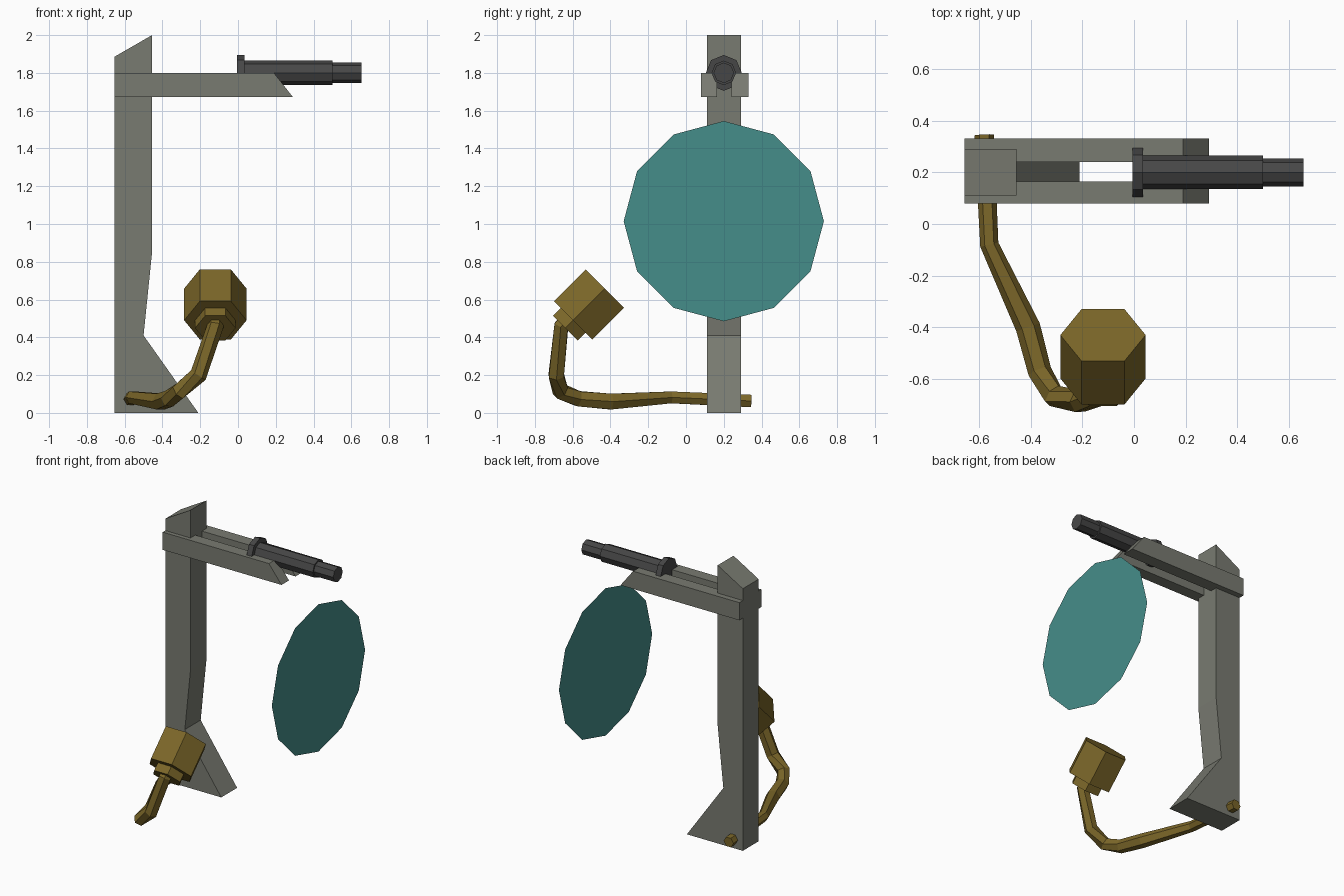
import bpy, bmesh, math
from mathutils import Vector

if "Cube" in bpy.data.objects:
    bpy.data.objects.remove(bpy.data.objects["Cube"], do_unlink=True)


def material(name, rgb):
    m = bpy.data.materials.new(name)
    m.use_nodes = True
    m.diffuse_color = (*rgb, 1)
    m.node_tree.nodes["Principled BSDF"].inputs["Base Color"].default_value = (*rgb, 1)
    return m


STONE = material("stone grey", (0.19, 0.197, 0.165))
METAL = material("dark metal", (0.062, 0.062, 0.062))
BRASS = material("old brass", (0.2, 0.135, 0.022))
TEAL = material("teal", (0.06, 0.27, 0.255))


def finish(bm, name, mat):
    bmesh.ops.recalc_face_normals(bm, faces=bm.faces)
    mesh = bpy.data.meshes.new(name)
    bm.to_mesh(mesh)
    bm.free()
    mesh.materials.append(mat)
    obj = bpy.data.objects.new(name, mesh)
    bpy.context.collection.objects.link(obj)
    return obj


def slab(name, profile, y0, y1, mat):
    """Extrude an x-z profile from y0 to y1."""
    bm = bmesh.new()
    face = bm.faces.new([bm.verts.new((x, y0, z)) for x, z in profile])
    ext = bmesh.ops.extrude_face_region(bm, geom=[face])
    moved = [g for g in ext["geom"] if isinstance(g, bmesh.types.BMVert)]
    bmesh.ops.translate(bm, verts=moved, vec=(0, y1 - y0, 0))
    return finish(bm, name, mat)


def loft(name, rings, sides, first_corner, mat):
    """Join polygon rings, each given as (centre, axis, radius)."""
    bm = bmesh.new()
    loops = []
    for centre, axis, radius in rings:
        t = Vector(axis).normalized()
        u = Vector(first_corner)
        u = (u - t * u.dot(t)).normalized()
        v = t.cross(u)
        angles = [math.tau * i / sides for i in range(sides)]
        loops.append([bm.verts.new(Vector(centre) + radius * (u * math.cos(a) + v * math.sin(a)))
                      for a in angles])
    for a, b in zip(loops, loops[1:]):
        for i in range(sides):
            j = (i + 1) % sides
            bm.faces.new((a[i], a[j], b[j], b[i]))
    bm.faces.new(loops[0])
    bm.faces.new(loops[-1])
    return finish(bm, name, mat)


# Upright column with flared foot and slanted top
slab("column", [(-0.655, 0), (-0.21, 0), (-0.5, 0.41), (-0.455, 0.85),
                (-0.455, 2), (-0.655, 1.885)], 0.11, 0.29, STONE)

# Pair of rails with slanted ends
rail = [(-0.655, 1.673), (0.29, 1.673), (0.19, 1.8), (-0.655, 1.8)]
slab("front_rail", rail, 0.08, 0.165, STONE)
slab("back_rail", rail, 0.24, 0.33, STONE)

# Stepped barrel resting between the rails
steps = [(-0.005, 0.095), (0.035, 0.095), (0.035, 0.065),
         (0.5, 0.065), (0.5, 0.054), (0.655, 0.054)]
loft("barrel", [((x, 0.2, 1.8), (1, 0, 0), r) for x, r in steps], 8, (0, 0, 1), METAL)

# Flat disc hanging below the barrel
bm = bmesh.new()
bm.faces.new([bm.verts.new((0.5, 0.2 + 0.53 * math.cos(a), 1.015 + 0.53 * math.sin(a)))
              for a in (math.tau * i / 12 for i in range(12))])
finish(bm, "disc", TEAL)

# Bent hexagonal pipe
path = [Vector(p) for p in [
    (-0.58, 0.345, 0.063), (-0.56, -0.08, 0.082), (-0.41, -0.4, 0.06),
    (-0.365, -0.57, 0.075), (-0.31, -0.665, 0.115), (-0.21, -0.687, 0.2),
    (-0.12, -0.66, 0.46), (-0.12, -0.62, 0.5)]]
radii = [0.038, 0.036, 0.048, 0.046, 0.046, 0.046, 0.044, 0.044]
rings = []
for i, p in enumerate(path):
    back = (p - path[i - 1]).normalized() if i else Vector()
    ahead = (path[i + 1] - p).normalized() if i + 1 < len(path) else Vector()
    rings.append((p, back + ahead, radii[i]))
loft("pipe", rings, 6, (1, 0, 0), BRASS)

# Tilted hexagonal head with a collar
tilt = Vector((0, 1, 1)).normalized()
base = Vector((-0.12, -0.598, 0.49))
head = [(-0.058, 0.107), (0, 0.107), (0, 0.165), (0.238, 0.165)]
loft("pipe_head", [(base + tilt * d, tilt, r) for d, r in head], 6, (1, 0, 0), BRASS)
